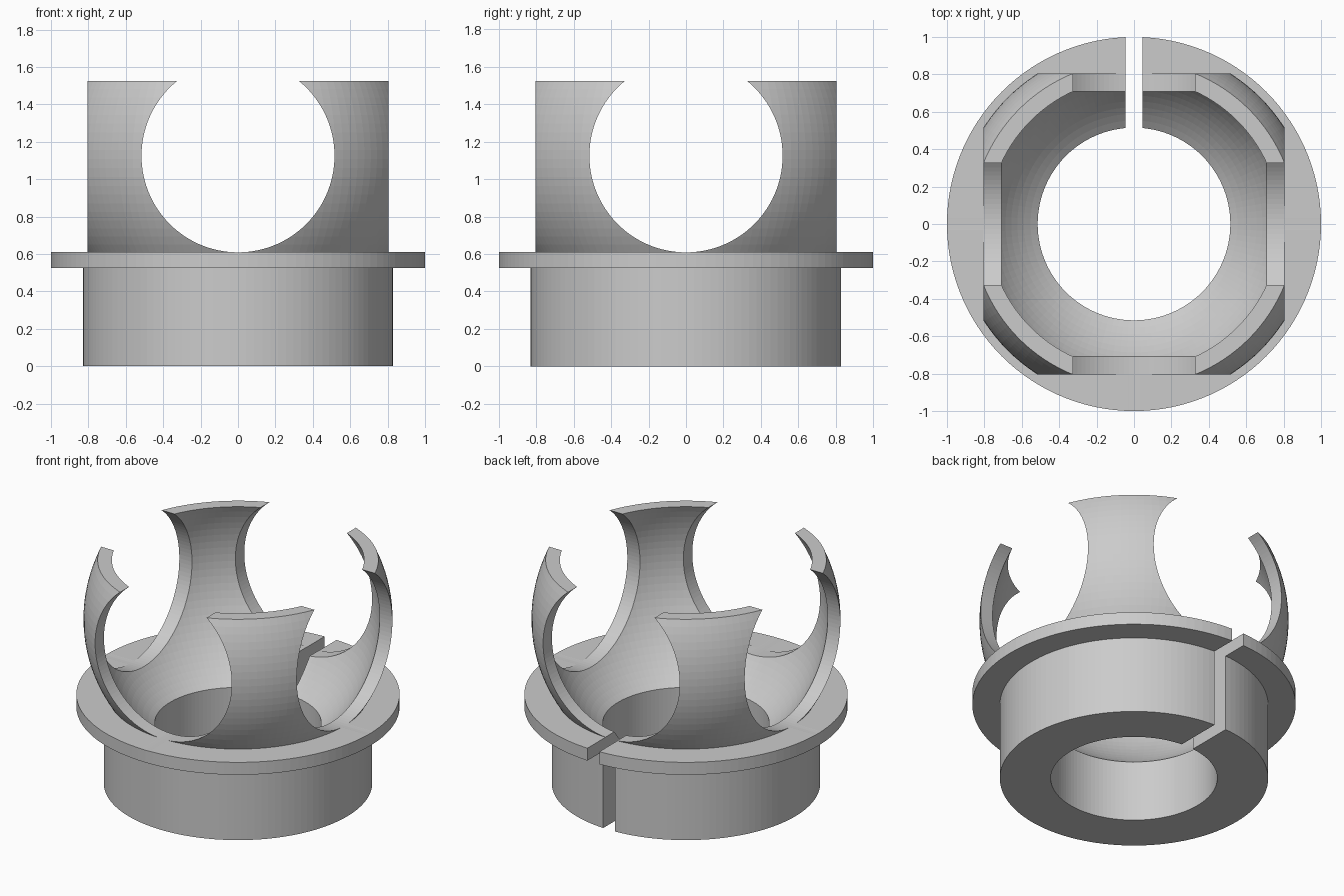
import bpy, bmesh, math
from mathutils import Matrix

if "Cube" in bpy.data.objects:
    bpy.data.objects.remove(bpy.data.objects["Cube"])

SEG = 120                      # sides around the axis
CZ = 1.125                     # centre height of the spherical cage
R_OUT, R_IN, BORE = 0.956, 0.877, 0.515
Z_FLANGE, Z_TOP = 0.61, 1.525


def arc(radius, z0, z1, n):
    """Profile points on the cage sphere from height z0 to z1."""
    a0, a1 = (math.asin((z - CZ) / radius) for z in (z0, z1))
    angles = [a0 + (a1 - a0) * i / n for i in range(n + 1)]
    return [(radius * math.cos(a), CZ + radius * math.sin(a)) for a in angles]


def to_object(name, bm):
    bmesh.ops.recalc_face_normals(bm, faces=bm.faces)
    mesh = bpy.data.meshes.new(name)
    bm.to_mesh(mesh)
    bm.free()
    obj = bpy.data.objects.new(name, mesh)
    bpy.context.collection.objects.link(obj)
    return obj


def lathe(name, profile):
    bm = bmesh.new()
    rings = []
    for i in range(SEG):
        a = 2 * math.pi * i / SEG
        rings.append([bm.verts.new((r * math.cos(a), r * math.sin(a), z)) for r, z in profile])
    n = len(profile)
    for i in range(SEG):
        p, q = rings[i], rings[(i + 1) % SEG]
        for j in range(n):
            k = (j + 1) % n
            bm.faces.new((p[j], q[j], q[k], p[k]))
    return to_object(name, bm)


def cut(target, cutter):
    cutter.hide_render = True
    mod = target.modifiers.new(cutter.name, 'BOOLEAN')
    mod.operation = 'DIFFERENCE'
    mod.solver = 'EXACT'
    mod.object = cutter
    bpy.context.view_layer.objects.active = target
    bpy.ops.object.modifier_apply(modifier=mod.name)
    bpy.data.objects.remove(cutter)


# Collar, flange and open spherical cage in one turned profile
z_bowl = CZ - math.sqrt(R_IN ** 2 - BORE ** 2)
profile = [(BORE, 0), (0.83, 0), (0.83, 0.525), (1, 0.525), (1, Z_FLANGE)]
profile += arc(R_OUT, Z_FLANGE, Z_TOP, 20)
profile += arc(R_IN, Z_TOP, z_bowl, 26)
socket = lathe("ball_socket_collar", profile)

# Round windows through the cage along x and y
for name, axis in (("window_x", 'Y'), ("window_y", 'X')):
    bm = bmesh.new()
    bmesh.ops.create_cone(bm, cap_ends=True, segments=SEG, radius1=BORE + 0.001,
                          radius2=BORE + 0.001, depth=2.4,
                          matrix=Matrix.Translation((0, 0, CZ)) @ Matrix.Rotation(math.pi / 2, 4, axis))
    cut(socket, to_object(name, bm))

# Split in the collar at the back
bm = bmesh.new()
bmesh.ops.create_cube(bm, size=1, matrix=Matrix.Translation((0, 0.8, 0.3))
                      @ Matrix.Diagonal((0.09, 1.0, 0.8, 1)))
cut(socket, to_object("collar_split", bm))
